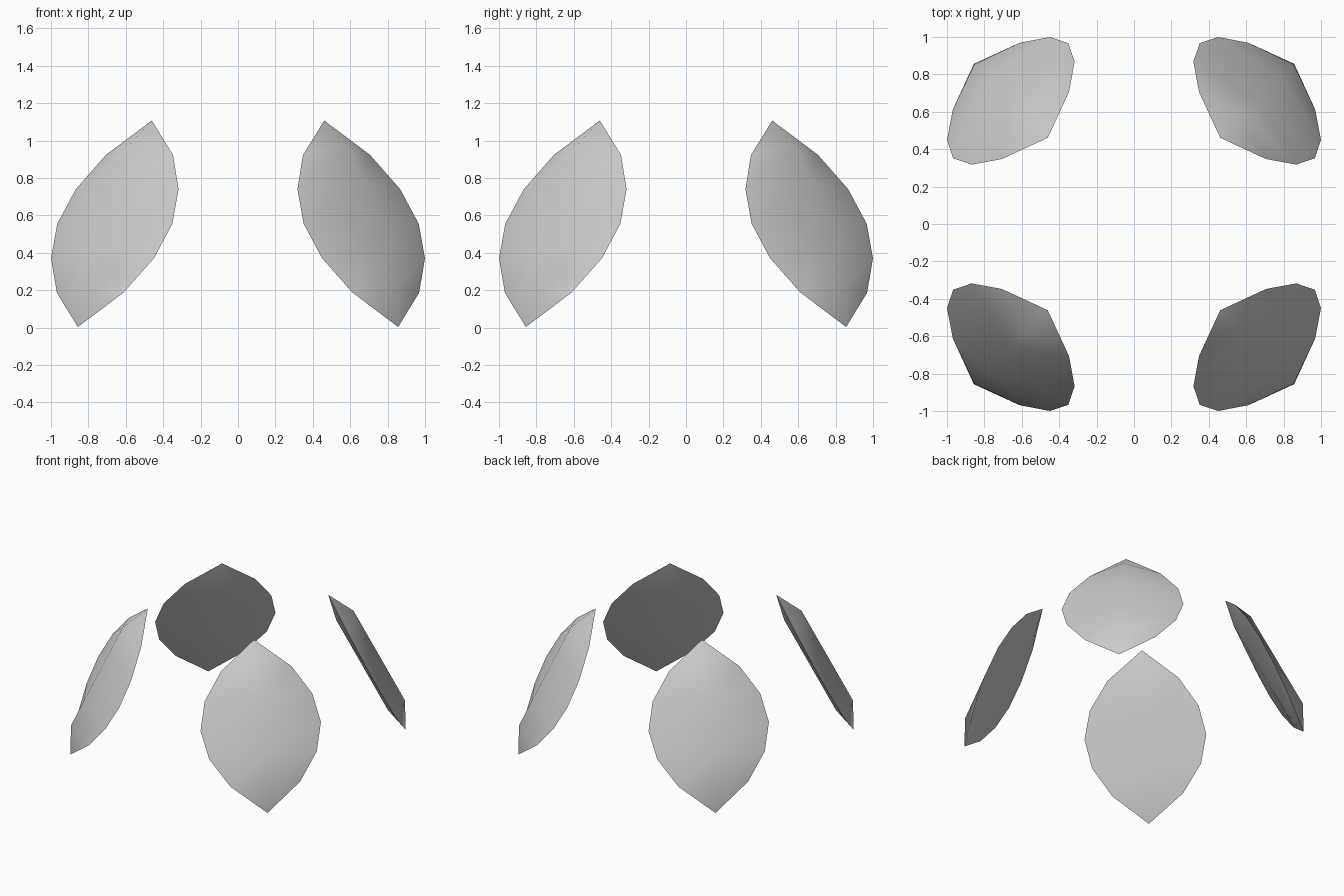
import bpy
import math
from mathutils import Vector, Matrix

if "Cube" in bpy.data.objects:
    bpy.data.objects.remove(bpy.data.objects["Cube"])

# Leaf frame: tip and foot on the radial plane, outward normal, side direction
TIP = Vector((0.652, 0, 1.107))
FOOT = Vector((1.211, 0, 0.003))
AXIS = FOOT - TIP
NORMAL = Vector((-AXIS.z, 0, AXIS.x)).normalized()
SIDE = Vector((0, 1, 0))
WIDTHS = [0.254, 0.389, 0.435, 0.389, 0.252]   # half widths at each sixth
OUTER, INNER = 0.10, -0.04                     # ridge heights on both sides


def make_leaf(name, angle):
    verts = [TIP, FOOT]
    for i, w in enumerate(WIDTHS, 1):
        p = TIP + AXIS * i / 6
        verts += [p + SIDE * w, p + NORMAL * OUTER, p - SIDE * w, p + NORMAL * INNER]
    faces = []
    n = len(WIDTHS)
    for k in range(4):
        a, b = 2 + k, 2 + (k + 1) % 4
        # End triangles and the strip of quads between them
        faces.append((0, b, a))
        for i in range(n - 1):
            faces.append((a + 4 * i, b + 4 * i, b + 4 * i + 4, a + 4 * i + 4))
        faces.append((1, a + 4 * (n - 1), b + 4 * (n - 1)))
    faces = [f[::-1] if len(f) == 4 else f for f in faces]
    faces = [f if len(f) == 3 else f[::-1] for f in faces]
    rot = Matrix.Rotation(angle, 4, 'Z')
    mesh = bpy.data.meshes.new(name)
    mesh.from_pydata([rot @ v for v in verts], [], faces)
    # Consistent outward normals
    import bmesh
    bm = bmesh.new()
    bm.from_mesh(mesh)
    bmesh.ops.recalc_face_normals(bm, faces=bm.faces)
    bm.to_mesh(mesh)
    bm.free()
    obj = bpy.data.objects.new(name, mesh)
    bpy.context.collection.objects.link(obj)
    return obj


# Four leaves, one on each diagonal
leaves = [make_leaf(f"leaf_{q + 1}", math.radians(45 + 90 * q)) for q in range(4)]

for leaf in leaves:
    leaf.select_set(True)
bpy.context.view_layer.objects.active = leaves[0]
bpy.ops.object.shade_smooth_by_angle(angle=math.radians(40))
